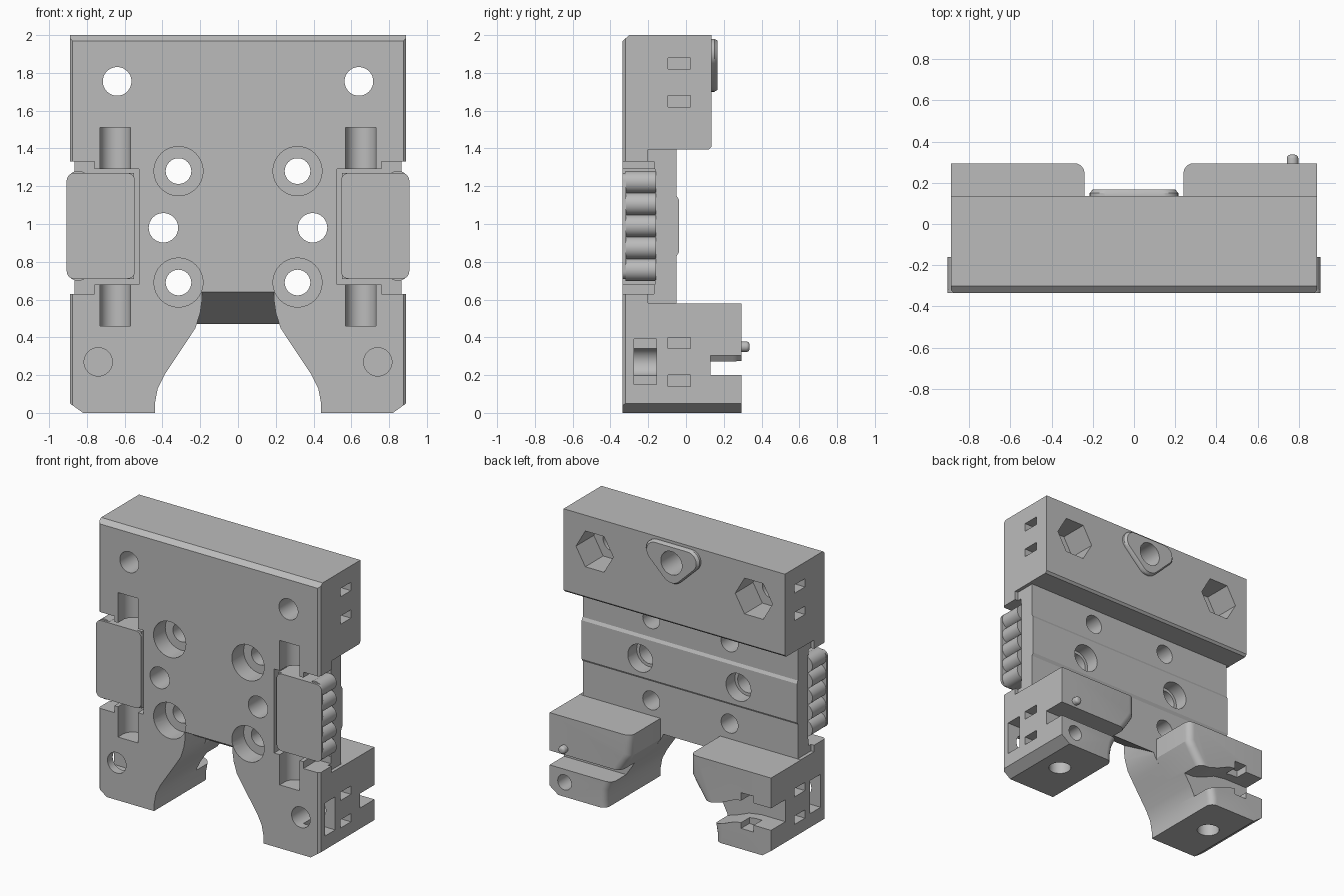
import bpy, bmesh
from math import sin, cos, pi
from mathutils import Vector

cube = bpy.data.objects.get("Cube")
if cube:
    bpy.data.objects.remove(cube, do_unlink=True)

mat = bpy.data.materials.new("plain_grey")
mat.use_nodes = True
GREY = (0.5, 0.5, 0.5, 1)
mat.diffuse_color = GREY
for node in mat.node_tree.nodes:
    if node.type == 'BSDF_PRINCIPLED':
        node.inputs["Base Color"].default_value = GREY


def prism(name, pts, axis, a, b, bevel=None, width=0.0, segs=1):
    """Extrude a flat outline along an axis, with an optional edge bevel rule."""
    place = {'x': lambda p, t: (t, p[0], p[1]),
             'y': lambda p, t: (p[0], t, p[1]),
             'z': lambda p, t: (p[0], p[1], t)}[axis]
    bm = bmesh.new()
    lo = [bm.verts.new(place(p, a)) for p in pts]
    hi = [bm.verts.new(place(p, b)) for p in pts]
    bm.faces.new(lo)
    bm.faces.new(hi[::-1])
    n = len(pts)
    for i in range(n):
        j = (i + 1) % n
        bm.faces.new((lo[j], lo[i], hi[i], hi[j]))
    bmesh.ops.recalc_face_normals(bm, faces=bm.faces)
    if bevel:
        edges = [e for e in bm.edges if bevel(e.verts[0].co, e.verts[1].co)]
        bmesh.ops.bevel(bm, geom=edges, offset=width, segments=segs,
                        affect='EDGES', profile=0.5)
    mesh = bpy.data.meshes.new(name)
    bm.to_mesh(mesh)
    bm.free()
    mesh.materials.append(mat)
    ob = bpy.data.objects.new(name, mesh)
    bpy.context.collection.objects.link(ob)
    return ob


def circle(u, v, r, n=32, turn=0.0):
    return [(u + r * cos(turn + 2 * pi * i / n), v + r * sin(turn + 2 * pi * i / n))
            for i in range(n)]


def box(name, x, y, z, **kw):
    outline = [(x[0], z[0]), (x[1], z[0]), (x[1], z[1]), (x[0], z[1])]
    return prism(name, outline, 'y', y[0], y[1], **kw)


def combine(ob, other, op):
    other.hide_render = True
    mod = ob.modifiers.new("combine", 'BOOLEAN')
    mod.object, mod.operation, mod.solver = other, op, 'EXACT'
    bpy.context.view_layer.objects.active = ob
    with bpy.context.temp_override(object=ob, active_object=ob, selected_objects=[ob]):
        bpy.ops.object.modifier_apply(modifier=mod.name)
    bpy.data.objects.remove(other, do_unlink=True)


def smooth(ob):
    bpy.ops.object.select_all(action='DESELECT')
    ob.select_set(True)
    bpy.context.view_layer.objects.active = ob
    bpy.ops.object.shade_smooth_by_angle(angle=0.5)


FRONT, BACK, W = -0.335, 0.295, 0.89


def front_side(p, q):
    return (abs(p.y - FRONT) < .001 and abs(q.y - FRONT) < .001
            and abs(p.x) > .885 and abs(p.x - q.x) < .001)


# Main plate with the thick top block and sloped lower edge
side = [(FRONT, .64), (-.05, .47), (-.05, .83), (-.038, .85), (-.038, 1.13),
        (-.05, 1.15), (-.05, 1.395), (.12, 1.395), (.135, 1.41), (.135, 2),
        (-.3, 2), (FRONT, 1.97)]
body = prism("carriage_body", side, 'x', -W, W, front_side, .015)

# Two legs beside the curved opening
curve = [(.44, 0), (.44, .05), (.425, .13), (.39, .2), (.33, .29), (.27, .38),
         (.225, .45), (.2, .53), (.19, .6)]
for s in (-1, 1):
    front = [(s * x, z) for x, z in [(W, .66), (W, .05), (.82, 0)] + curve + [(.19, .66)]]
    combine(body, prism("leg_front", front, 'y', FRONT, -.05, front_side, .015), 'UNION')
    inner = [(x, z) for x, z in curve if x > .24] + [(.24, .43), (.24, .58)]
    rear = [(s * x, z) for x, z in [(W, .58), (W, .05), (.82, 0)] + inner]
    combine(body, prism("leg_rear", rear, 'y', -.15, BACK,
                        lambda p, q: min(p.y, q.y) > .29 and max(abs(p.x), abs(q.x)) < .5,
                        .05, 5), 'UNION')

cutters = []


def hole(x, z, r, y0, y1, n=32, turn=0.0):
    cutters.append(prism("hole", circle(x, z, r, n, turn), 'y', y0, y1))


def pocket(s, x, y, z):
    cutters.append(box("pocket", sorted((s * x[0], s * x[1])), y, z))


for s in (-1, 1):
    # Bolt holes with counterbores
    for z in (1.28, .69):
        hole(s * .315, z, .068, -.5, .1)
        hole(s * .315, z, .13, -.5, -.2)
    hole(s * .395, .98, .078, -.5, .1)
    hole(s * .395, .98, .1, -.14, .1)
    hole(s * .64, 1.755, .076, -.5, .3)
    hole(s * .64, 1.755, .15, -.07, .3, 6)
    hole(s * .74, .27, .075, -.5, .05)
    cutters.append(prism("foot_hole", circle(s * .66, 0, .075), 'z', -.1, .13))
    # Stepped recess for the side clip, and slimmer middle
    pocket(s, (.76, 1), (-.5, -.17), (.63, 1.33))
    pocket(s, (.525, 1), (-.5, -.165), (.68, 1.29))
    pocket(s, (.865, 1), (-.2, .4), (.582, 1.394))
    # Round-bottomed rod grooves
    for z0, z1 in ((1.25, 1.51), (.46, .72)):
        cutters.append(prism("groove", circle(s * .65, -.28, .08), 'z', z0, z1))
        pocket(s, (.57, .73), (-.5, -.28), (z0, z1))
    # Tie slots and nut pocket on the sides
    for z in (.14, .34, 1.62, 1.82):
        pocket(s, (.78, 1), (-.095, .025), (z, z + .06))
    pocket(s, (.72, 1), (-.275, -.155), (.15, .39))

# Left leg belt slit and rear hole
pocket(1, (.1, 1), (.13, .4), (.2, .305))
hole(.77, .105, .055, .1, .4)
# Right leg curved belt channel with two notches
channel = [(-.95, .2), (-.7, .2), (-.6, .185), (-.5, .145), (-.42, .12), (-.2, .12),
           (-.2, .27), (-.42, .275), (-.5, .3), (-.6, .345), (-.7, .36), (-.95, .36)]
cutters.append(prism("channel", channel, 'y', .13, .4))
for z in (.15, .35):
    pocket(-1, (.65, .75), (.2, .4), (z, z + .06))

# Rounded triangular boss on the back of the top block
outline = circle(-.14, 1.905, .075) + circle(.14, 1.905, .075) + circle(0, 1.79, .09)
bm = bmesh.new()
for x, z in outline:
    for y, k in ((.1, 1), (.15, 1), (.168, .93)):
        bm.verts.new((x * k, y, 1.85 + (z - 1.85) * k))
result = bmesh.ops.convex_hull(bm, input=bm.verts)
bmesh.ops.delete(bm, geom=[v for v in bm.verts if not v.link_faces], context='VERTS')
bmesh.ops.dissolve_limit(bm, angle_limit=.01, verts=bm.verts, edges=bm.edges)
bmesh.ops.recalc_face_normals(bm, faces=bm.faces)
mesh = bpy.data.meshes.new("boss")
bm.to_mesh(mesh)
bm.free()
mesh.materials.append(mat)
boss = bpy.data.objects.new("boss", mesh)
bpy.context.collection.objects.link(boss)
combine(body, boss, 'UNION')
hole(0, 1.855, .085, -.05, .4)

for c in cutters:
    combine(body, c, 'DIFFERENCE')
smooth(body)

# Side clips: rounded face plate over a scalloped grip
for s, label in ((1, "left"), (-1, "right")):
    xs = sorted((s * .545, s * .907))
    plate = box(label + "_clip_plate", xs, (FRONT, -.318), (.71, 1.27),
                bevel=lambda p, q: abs(p.y - q.y) > .01, width=.04, segs=5)
    smooth(plate)
    grip = box(label + "_clip_grip", sorted((s * .55, s * .85)), (-.32, -.16), (.71, 1.27))
    for i in range(5):
        ridge = prism("ridge", circle(s * .846, .758 + i * .116, .059), 'y', -.32, -.16)
        combine(grip, ridge, 'UNION')
    smooth(grip)

# Small locating pin on the left leg
pin = prism("locating_pin", circle(.77, .35, .028, 16), 'y', .25, .337,
            lambda p, q: min(p.y, q.y) > .33, .018, 4)
smooth(pin)
